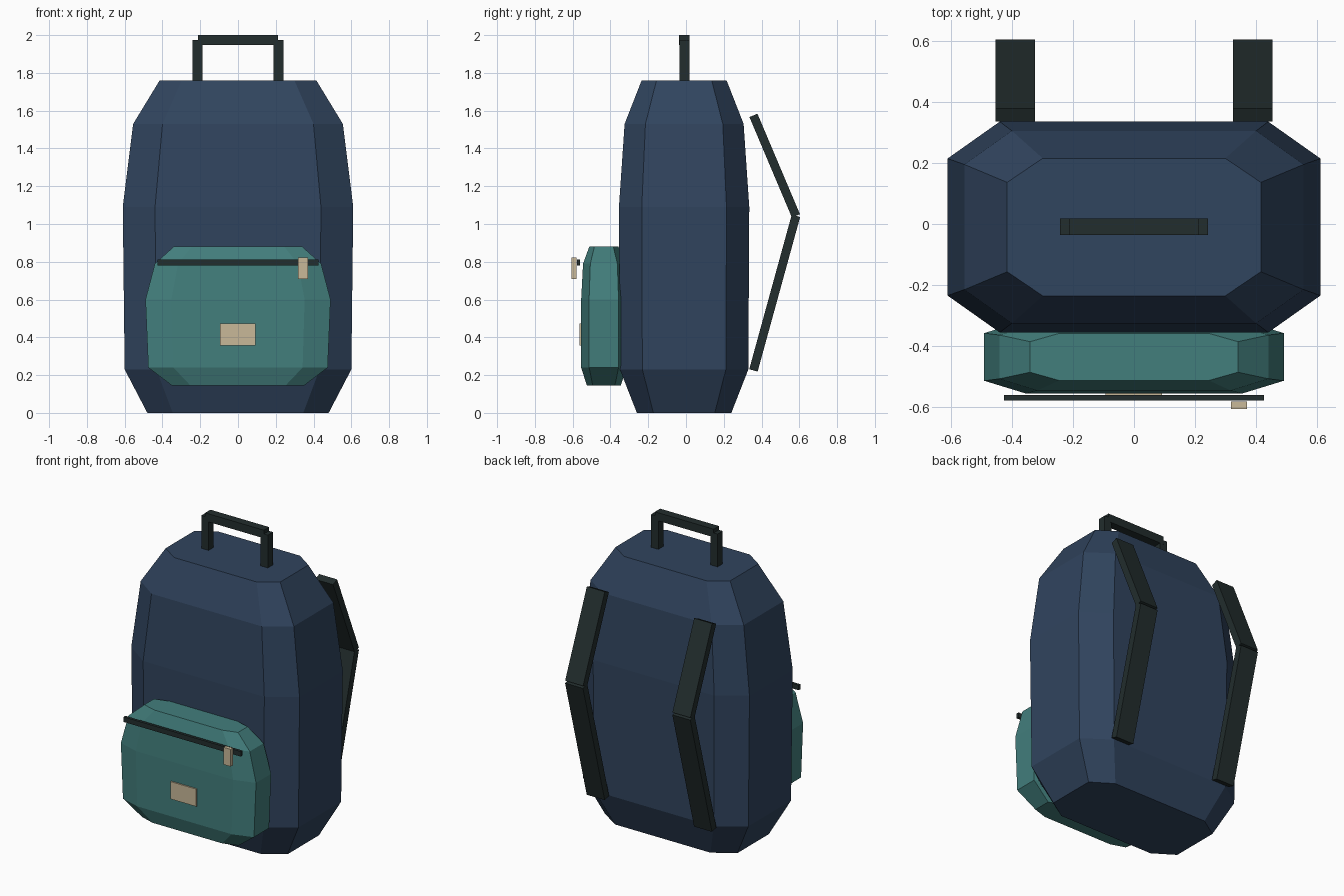
import bpy
import bmesh
from mathutils import Vector, Matrix

cube = bpy.data.objects.get("Cube")
if cube:
    bpy.data.objects.remove(cube, do_unlink=True)


def material(name, rgb):
    m = bpy.data.materials.new(name)
    m.use_nodes = True
    m.diffuse_color = (*rgb, 1)
    m.node_tree.nodes["Principled BSDF"].inputs["Base Color"].default_value = (*rgb, 1)
    return m


NAVY = material("navy canvas", (0.030, 0.058, 0.112))
TEAL = material("teal canvas", (0.055, 0.209, 0.202))
DARK = material("dark webbing", (0.016, 0.026, 0.026))
TAN = material("tan leather", (0.578, 0.479, 0.314))


def finish(name, bm, mat):
    bmesh.ops.recalc_face_normals(bm, faces=bm.faces)
    mesh = bpy.data.meshes.new(name)
    bm.to_mesh(mesh)
    bm.free()
    mesh.materials.append(mat)
    obj = bpy.data.objects.new(name, mesh)
    bpy.context.collection.objects.link(obj)
    return obj


def octagon_loft(name, y_mid, levels, mat):
    """Stack chamfered rectangles given as (z, half width, half depth)."""
    bm = bmesh.new()
    outline = [(0.72, 1), (1, 0.65), (1, -0.65), (0.72, -1),
               (-0.72, -1), (-1, -0.65), (-1, 0.65), (-0.72, 1)]
    rings = [[bm.verts.new((u * w, y_mid + v * d, z)) for u, v in outline]
             for z, w, d in levels]
    for low, high in zip(rings, rings[1:]):
        for i in range(len(outline)):
            j = (i + 1) % len(outline)
            bm.faces.new((low[i], low[j], high[j], high[i]))
    bm.faces.new(rings[0])
    bm.faces.new(rings[-1])
    return finish(name, bm, mat)


def box(name, low, high, mat):
    low, high = Vector(low), Vector(high)
    bm = bmesh.new()
    bmesh.ops.create_cube(bm, size=1, matrix=Matrix.Translation((low + high) / 2)
                          @ Matrix.Diagonal((*(high - low), 1)))
    return finish(name, bm, mat)


def bar(name, start, end, width, thickness, mat):
    """Straight webbing piece in a plane of constant x."""
    start, end = Vector(start), Vector(end)
    along = (end - start).normalized()
    side = Vector((1, 0, 0))
    out = along.cross(side)
    frame = Matrix((side, out, along)).transposed().to_4x4()
    bm = bmesh.new()
    bmesh.ops.create_cube(bm, size=1, matrix=Matrix.Translation((start + end) / 2) @ frame
                          @ Matrix.Diagonal((width, thickness, (end - start).length, 1)))
    return finish(name, bm, mat)


# Main bag and front pocket
octagon_loft("main_bag", -0.01, [(0, 0.48, 0.25), (0.23, 0.60, 0.34), (1.09, 0.61, 0.345),
                                 (1.53, 0.555, 0.315), (1.76, 0.415, 0.225)], NAVY)
octagon_loft("front_pocket", -0.435, [(0.145, 0.35, 0.09), (0.24, 0.475, 0.12), (0.60, 0.49, 0.12),
                                      (0.79, 0.44, 0.11), (0.88, 0.34, 0.077)], TEAL)

# Zipper, its pull and the pocket patch
box("pocket_zipper", (-0.425, -0.578, 0.78), (0.425, -0.56, 0.813), DARK)
box("zipper_pull", (0.318, -0.605, 0.71), (0.37, -0.58, 0.823), TAN)
box("pocket_patch", (-0.094, -0.564, 0.358), (0.092, -0.55, 0.472), TAN)

# Carry handle
box("handle_bar", (-0.213, -0.036, 1.947), (0.213, 0.018, 2.0), DARK)

# Mirrored handle posts and shoulder straps
for label, s in (("left", 1), ("right", -1)):
    bar(label + "_handle_post", (s * 0.215, -0.009, 1.74), (s * 0.215, -0.009, 1.975),
        0.053, 0.053, DARK)
    top, bend, bottom = [(s * 0.389, y, z) for y, z in ((0.357, 1.575), (0.582, 1.043), (0.357, 0.225))]
    bar(label + "_upper_strap", top, bend, 0.13, 0.046, DARK)
    bar(label + "_lower_strap", bend, bottom, 0.13, 0.046, DARK)
